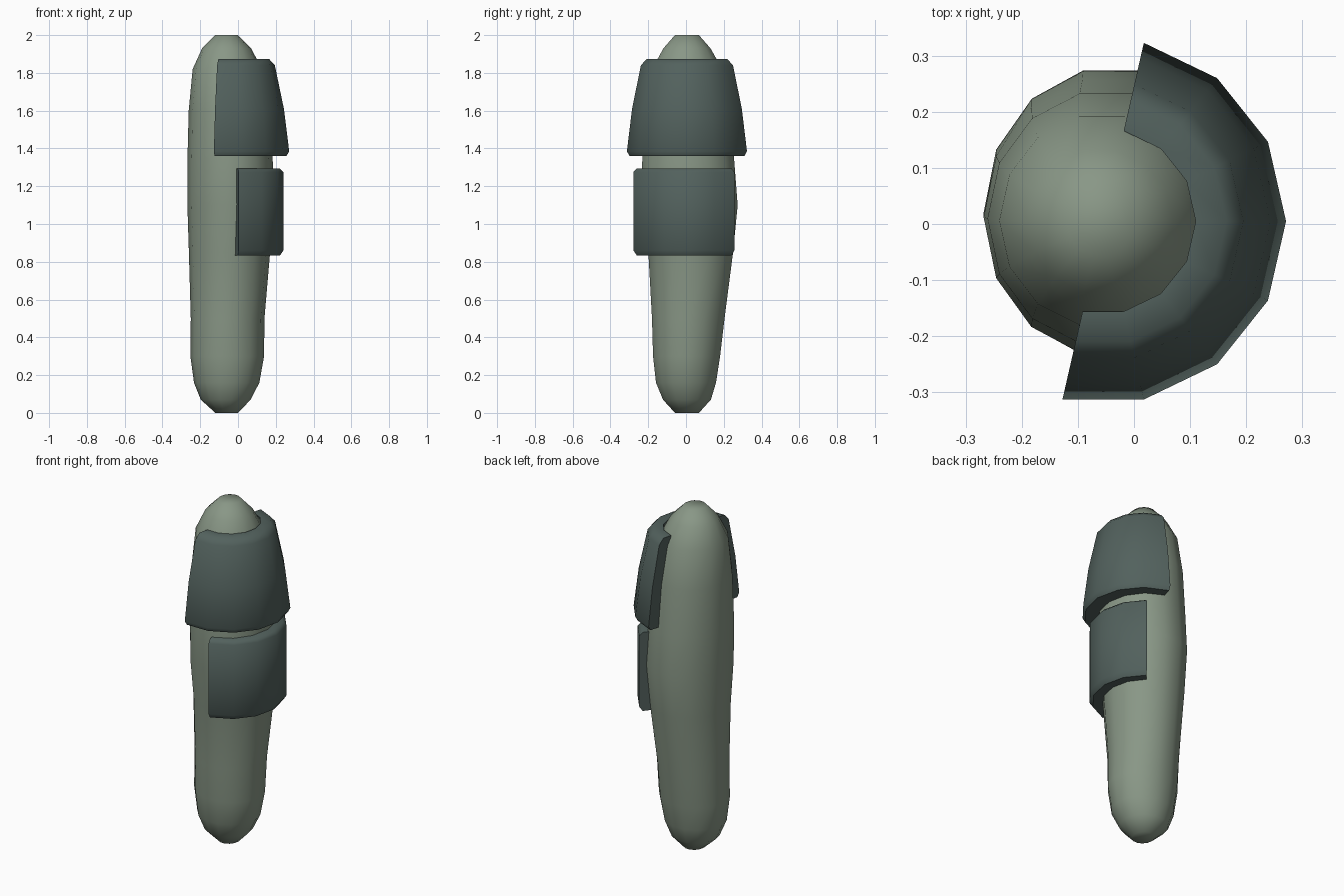
import bpy, bmesh, math

if "Cube" in bpy.data.objects:
    bpy.data.objects.remove(bpy.data.objects["Cube"])

SIDES = 14
STEP = 2 * math.pi / SIDES


def material(name, rgb):
    m = bpy.data.materials.new(name)
    m.diffuse_color = (*rgb, 1)
    m.use_nodes = True
    m.node_tree.nodes["Principled BSDF"].inputs["Base Color"].default_value = m.diffuse_color
    return m


def finish(bm, name, mat, angle):
    bmesh.ops.recalc_face_normals(bm, faces=bm.faces)
    mesh = bpy.data.meshes.new(name)
    bm.to_mesh(mesh)
    bm.free()
    mesh.materials.append(mat)
    ob = bpy.data.objects.new(name, mesh)
    bpy.context.collection.objects.link(ob)
    bpy.ops.object.select_all(action='DESELECT')
    ob.select_set(True)
    bpy.context.view_layer.objects.active = ob
    bpy.ops.object.shade_smooth_by_angle(angle=math.radians(angle))
    return ob


def loft(name, rings, mat):
    # rings: z, centre x, centre y, radius x, radius y
    bm = bmesh.new()
    loops = [[bm.verts.new((cx + rx * math.cos(i * STEP), cy + ry * math.sin(i * STEP), z))
              for i in range(SIDES)] for z, cx, cy, rx, ry in rings]
    for a, b in zip(loops, loops[1:]):
        for i in range(SIDES):
            j = (i + 1) % SIDES
            bm.faces.new((a[i], a[j], b[j], b[i]))
    bm.faces.new(loops[0])
    bm.faces.new(loops[-1])
    return finish(bm, name, mat, 50)


def shell(name, profile, cx, cy, first, last, mat):
    # sweep a closed (radius, z) profile part of the way round the body
    bm = bmesh.new()
    cols = [[bm.verts.new((cx + r * math.cos(k * STEP), cy + r * math.sin(k * STEP), z))
             for r, z in profile] for k in range(first, last + 1)]
    n = len(profile)
    for a, b in zip(cols, cols[1:]):
        for i in range(n):
            j = (i + 1) % n
            bm.faces.new((a[i], a[j], b[j], b[i]))
    bm.faces.new(cols[0])
    bm.faces.new(cols[-1])
    return finish(bm, name, mat, 50)


limb = material("limb_green", (0.25, 0.31, 0.24))
plate = material("plate_dark", (0.085, 0.12, 0.11))

# main rounded, tapering body
loft("limb_body", [
    (0.00, -.060, .005, .060, .065),
    (0.07, -.065, .005, .132, .130),
    (0.16, -.060, .000, .173, .163),
    (0.30, -.057, .003, .195, .182),
    (0.50, -.055, .012, .195, .197),
    (0.85, -.045, .025, .215, .230),
    (1.10, -.040, .020, .228, .260),
    (1.33, -.042, .012, .226, .250),
    (1.60, -.050, .010, .211, .228),
    (1.82, -.057, .006, .183, .190),
    (1.93, -.060, .005, .130, .128),
    (2.00, -.060, .005, .060, .065)], limb)

# flared upper plate
shell("upper_plate", [
    (.225, 1.36), (.312, 1.36), (.326, 1.385), (.298, 1.61),
    (.250, 1.84), (.220, 1.873), (.165, 1.873), (.205, 1.61)],
    -.055, .005, -4, 3, plate)

# straight lower plate
shell("lower_plate", [
    (.215, .832), (.285, .832), (.304, .86),
    (.304, 1.275), (.285, 1.295), (.215, 1.295)],
    -.064, .018, -3, 2, plate)
